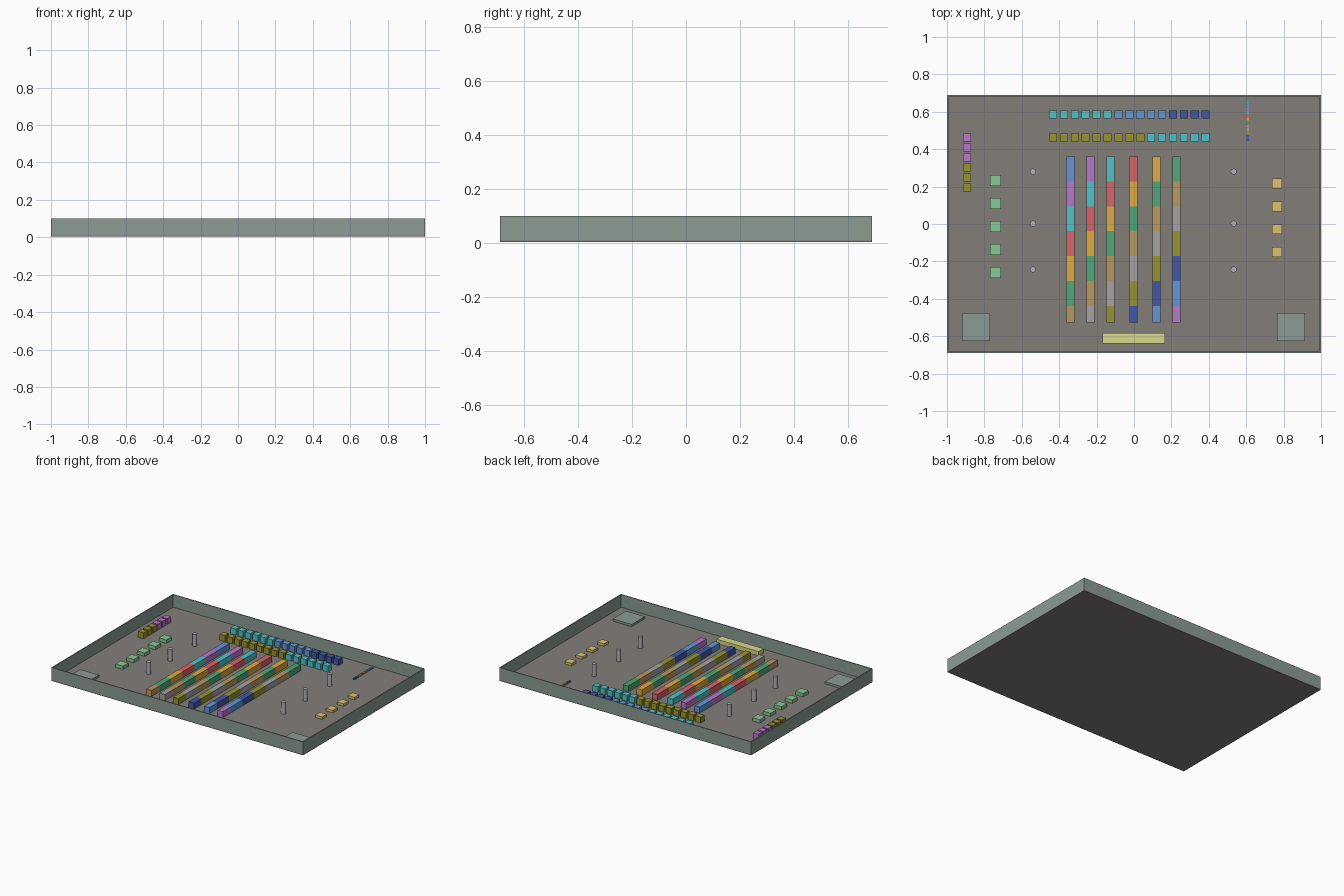
import bpy, bmesh
from mathutils import Matrix

if "Cube" in bpy.data.objects:
    bpy.data.objects.remove(bpy.data.objects["Cube"])

FLOOR = 0.01


def lin(c):
    return c / 12.92 if c < 0.04 else ((c + 0.055) / 1.055) ** 2.4


def material(name, hexcode):
    m = bpy.data.materials.new(name)
    rgb = [lin(int(hexcode[i:i + 2], 16) / 255) for i in (0, 2, 4)]
    m.diffuse_color = (*rgb, 1)
    m.use_nodes = True
    m.node_tree.nodes["Principled BSDF"].inputs["Base Color"].default_value = m.diffuse_color
    return m


MATS = {n: material(n, h) for n, h in dict(
    blue="6496d8", purple="b878cc", cyan="50c4c8", red="d86468", orange="e0ac40",
    green="50a878", tan="b89860", grey="a4a4a4", olive="989430", navy="4058a8",
    sage="8c9c94", floor="827e7a", mint="88c898", sand="dcc470", lemon="d8d888",
    post="b0b0b8").items()}
CYCLE = ["blue", "purple", "cyan", "red", "orange",
         "green", "tan", "grey", "olive", "navy"]


def finish(name, bm, mat):
    me = bpy.data.meshes.new(name)
    bm.to_mesh(me)
    bm.free()
    me.materials.append(MATS[mat])
    ob = bpy.data.objects.new(name, me)
    bpy.context.collection.objects.link(ob)
    return ob


def box(name, x, y, sx, sy, h, mat, z=FLOOR):
    bm = bmesh.new()
    bmesh.ops.create_cube(bm, size=1, matrix=Matrix.Translation((x, y, z + h / 2))
                          @ Matrix.Diagonal((sx, sy, h, 1)))
    return finish(name, bm, mat)


def post(name, x, y, r, h, mat):
    bm = bmesh.new()
    bmesh.ops.create_cone(bm, cap_ends=True, segments=24, radius1=r, radius2=r, depth=h,
                          matrix=Matrix.Translation((x, y, FLOOR + h / 2)))
    for f in bm.faces:
        f.smooth = len(f.verts) == 4
    for e in bm.edges:
        e.smooth = all(f.smooth for f in e.link_faces)
    return finish(name, bm, mat)


# hall floor and perimeter walls
box("hall_floor", 0, 0, 2, 1.38, 0.006, "floor", z=0.004)
T = 0.007
for s, side in ((-1, "front"), (1, "back")):
    box(f"{side}_wall", 0, s * (0.69 - T / 2), 2, T, 0.09, "sage")
for s, side in ((-1, "left"), (1, "right")):
    box(f"{side}_wall", s * (1 - T / 2), 0, T, 1.38 - 2 * T, 0.09, "sage")

# six aisles of twenty touching booths, coloured in groups of three
PITCH = 0.0443
for c, x in enumerate((-0.34, -0.233, -0.126, -0.003, 0.12, 0.227)):
    for i in range(20):
        box(f"aisle_{c + 1}_booth_{i + 1}", x, 0.36 - PITCH * (i + 0.5), 0.042, PITCH,
            0.043, CYCLE[(c + i // 3) % 10])

# two spaced booth rows at the back
rows = ((0.585, ["cyan"] * 6 + ["blue"] * 5 + ["navy"] * 4),
        (0.462, ["olive"] * 9 + ["cyan"] * 6))
for r, (y, colours) in enumerate(rows):
    for i, col in enumerate(colours):
        box(f"back_row_{r + 1}_booth_{i + 1}", -0.433 + 0.0583 * i, y, 0.043, 0.043, 0.043, col)

# short booth row on the left wall
for i, col in enumerate(["purple"] * 3 + ["olive"] * 3):
    box(f"side_booth_{i + 1}", -0.893, 0.462 - 0.0535 * i, 0.043, 0.043, 0.043, col)

# low tables left and right
for i in range(5):
    box(f"left_table_{i + 1}", -0.74, 0.232 - 0.123 * i, 0.06, 0.06, 0.024, "mint")
for i in range(4):
    box(f"right_table_{i + 1}", 0.765, 0.217 - 0.1225 * i, 0.053, 0.053, 0.018, "sand")

# round columns
for x in (-0.54, 0.533):
    for y in (0.28, 0.002, -0.243):
        post("round_column", x, y, 0.016, 0.085, "post")

# corner platforms and front desk
for x, side in ((-0.845, "left"), (0.84, "right")):
    box(f"{side}_corner_platform", x, -0.551, 0.15, 0.15, 0.016, "sage")
box("front_desk", -0.002, -0.611, 0.335, 0.057, 0.03, "lemon")

# strip of small colour key blocks
for i in range(12):
    box(f"key_block_{i + 1}", 0.608, 0.65 - 0.0181 * i, 0.014, 0.014, 0.008,
        CYCLE[max(0, min(i - 1, 9))])
